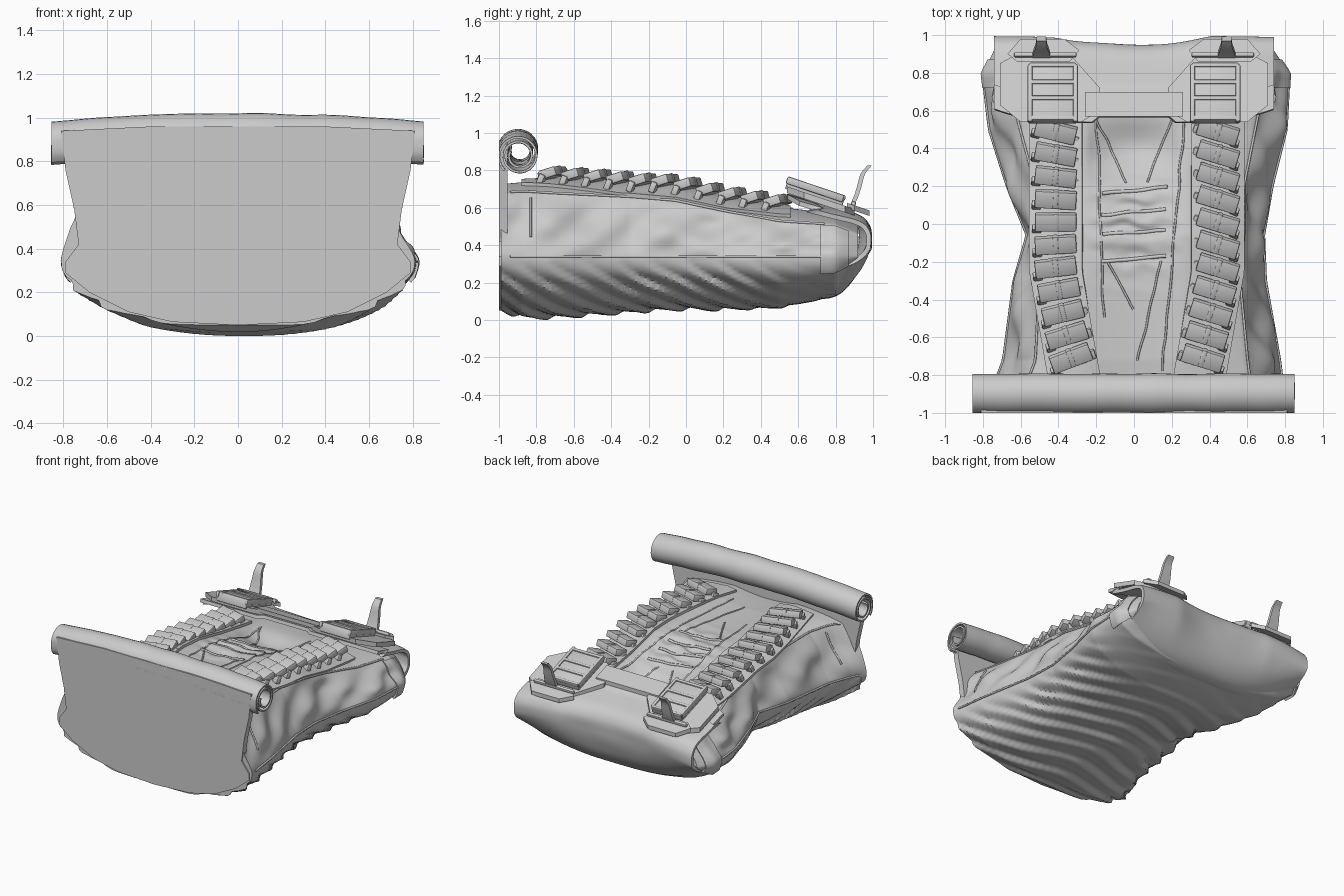
import bpy, bmesh, math
from mathutils import Vector, Matrix, noise

cube = bpy.data.objects.get("Cube")
if cube:
    bpy.data.objects.remove(cube, do_unlink=True)

grey = bpy.data.materials.new("plain grey")
grey.use_nodes = True
grey.diffuse_color = (0.6, 0.6, 0.6, 1)
grey.node_tree.nodes["Principled BSDF"].inputs["Base Color"].default_value = (0.6, 0.6, 0.6, 1)


def finish(name, bm, angle=35):
    for v in bm.verts:
        v.co.y = max(-1, min(1, v.co.y))
    bmesh.ops.recalc_face_normals(bm, faces=bm.faces[:])
    mesh = bpy.data.meshes.new(name)
    bm.to_mesh(mesh)
    bm.free()
    mesh.materials.append(grey)
    mesh.shade_smooth()
    mesh.set_sharp_from_angle(angle=math.radians(angle))
    obj = bpy.data.objects.new(name, mesh)
    bpy.context.collection.objects.link(obj)


def grid(name, rows, closed=False, caps=False, thickness=0, angle=35):
    bm = bmesh.new()
    verts = [[bm.verts.new(p) for p in row] for row in rows]
    count = len(rows[0])
    for a, b in zip(verts, verts[1:]):
        for i in range(count if closed else count - 1):
            j = (i + 1) % count
            bm.faces.new((a[i], a[j], b[j], b[i]))
    if caps:
        bm.faces.new(verts[0])
        bm.faces.new(verts[-1])
    bmesh.ops.recalc_face_normals(bm, faces=bm.faces[:])
    if thickness:
        bmesh.ops.solidify(bm, geom=bm.faces[:], thickness=thickness)
    finish(name, bm, angle)


def box(name, center, size, tilt=0, turn=0, bevel=0.008):
    bm = bmesh.new()
    bmesh.ops.create_cube(bm, size=1)
    bmesh.ops.scale(bm, vec=size, verts=bm.verts[:])
    bmesh.ops.bevel(bm, geom=bm.edges[:], offset=bevel, segments=2, affect='EDGES', profile=0.5)
    place = Matrix.Translation(center) @ Matrix.Rotation(turn, 4, 'Z') @ Matrix.Rotation(tilt, 4, 'X')
    bmesh.ops.transform(bm, matrix=place, verts=bm.verts[:])
    finish(name, bm)


def cord(name, points, radius=0.007):
    curve = bpy.data.curves.new(name, 'CURVE')
    curve.dimensions = '3D'
    curve.bevel_depth = radius
    curve.bevel_resolution = 1
    curve.use_fill_caps = True
    spline = curve.splines.new('POLY')
    spline.points.add(len(points) - 1)
    for p, co in zip(spline.points, points):
        p.co = (*co, 1)
    curve.materials.append(grey)
    obj = bpy.data.objects.new(name, curve)
    bpy.context.collection.objects.link(obj)


def spread(a, b, n):
    return [a + (b - a) * i / n for i in range(n + 1)]


# Body stations: y, seam half width, shoulder half width, bottom, shoulder height, crown, side shift
STATIONS = [
    (-.99, .81, .66, .04, .68, .05, 0),
    (-.88, .77, .6, .0, .69, .05, .02),
    (-.72, .73, .56, .0, .68, .07, .04),
    (-.3, .665, .53, .03, .66, .08, .03),
    (-.06, .625, .52, .045, .64, .09, .06),
    (.2, .7, .55, .045, .585, .08, .03),
    (.5, .785, .62, .06, .53, .08, .02),
    (.8, .81, .69, .125, .51, .06, .01),
    (.92, .74, .67, .29, .46, .06, 0),
]
SEAM = 0.34


def station(y):
    y = max(STATIONS[0][0], min(STATIONS[-1][0], y))
    for a, b in zip(STATIONS, STATIONS[1:]):
        if y <= b[0]:
            f = (y - a[0]) / (b[0] - a[0])
            return [p + (q - p) * f for p, q in zip(a[1:], b[1:])]


def crown_height(x, y):
    w, s, bottom, top, crown, shift = station(y)
    r = min(1, abs(x - shift) / s)
    z = top + crown * (1 - r ** 3)
    middle = max(0, 1 - (abs(x) / 0.26) ** 2)
    dip = 0.03 + 0.07 * math.exp(-((y - 0.4) / 0.13) ** 2)
    pucker = 0.014 * math.sin(y * 48 + 3 * x + 2 * noise.noise(Vector((x * 9, y * 9, 0))))
    return z - middle * (dip - pucker * math.exp(-(y / 0.22) ** 2))


def body_point(y, u, side, grow=0):
    # u runs 0-1 along the underside, 1-2 up the side, 2-3 across the top
    w, s, bottom, top, crown, shift = station(y)
    bump = noise.noise(Vector((side * 3, y * 4, u * 2)))
    if u <= 1:
        a = u * math.pi / 2
        x = w * math.sin(a) ** 0.87
        z = SEAM - (SEAM - bottom) * max(0, math.cos(a)) ** 0.87
        # soft overlapping diagonal folds, only pushing inward
        phase = 2 * math.pi * (y + 0.6 * u ** 1.4 + 0.04 * bump) / 0.18
        fold = 0.5 + 0.5 * math.sin(phase + 0.75 * math.sin(phase))
        fade = min(1, (1 - u) * 4) * max(0.15, min(1, (0.7 - y) * 2)) * (0.75 + 0.5 * bump)
        z += 0.03 * fold * fade * math.cos(a * 0.8)
        x -= 0.035 * fold * fade * math.sin(a)
    elif u <= 2:
        f = u - 1
        x = w + (s - w) * f ** 1.4
        z = SEAM + (top - SEAM) * f
        wave = math.sin(11 * y + 4 * f + side) + 0.7 * math.sin(19 * y - 6 * f) + bump
        x += 0.02 * math.sin(f * math.pi) * wave * min(1, (0.95 - y) * 3)
    else:
        x = s * (3 - u)
        z = crown_height(side * x + shift, y)
    return Vector((side * (x + grow) + shift, y, z - (grow if u < 0.9 else 0)))


def body_ring(y):
    us = spread(0, 3, 72)
    return [body_point(y, u, 1) for u in us] + [body_point(y, u, -1) for u in us[-2:0:-1]]


grid("body", [body_ring(y) for y in spread(-.99, .92, 190)], closed=True, caps=True, angle=55)

# End strips and seams on both sides
for side, label in ((1, "left"), (-1, "right")):
    grid(label + "_end_strip", [[body_point(y, u, side, 0.012) for u in spread(0.8, 1.97, 20)]
                                for y in spread(.72, .87, 6)], thickness=0.02)
    for u, part in ((1, "side_seam"), (2, "shoulder_seam")):
        cord(f"{label}_{part}", [body_point(y, u, side, 0.002) for y in spread(-.94, .74, 40)])
    cord(label + "_front_stitch", [body_point(-.83, u, side, 0.002) for u in spread(1.3, 1.9, 10)])

# Front panel
half = [(.0, .05), (.3, .065), (.5, .11), (.68, .2), (.79, .29), (.79, .34), (.73, .42),
        (.75, .58), (.79, .76), (.81, .94), (.4, .96)]
outline = half + [(-x, z) for x, z in half[:0:-1]]
grid("front_panel", [[(x, y, z) for x, z in outline] for y in (-1, -.955)], closed=True, caps=True)

# Rolled top edge, a spiral sheet
rows = []
for x in spread(-.855, .85, 50):
    row = []
    for t in spread(0, 1, 60):
        a = math.pi * (1.25 - 4.4 * t)
        r = 0.118 - 0.062 * t + 0.006 * noise.noise(Vector((x * 5, t * 3, 0)))
        row.append((x, -.893 + r * math.cos(a), .913 - 0.035 * (x / .85) ** 2 + r * math.sin(a)))
    rows.append(row)
grid("rolled_edge", rows, thickness=0.012)


def smooth_path(points, steps=5):
    pts = [Vector(p) for p in points]
    pts = [2 * pts[0] - pts[1]] + pts + [2 * pts[-1] - pts[-2]]
    out = []
    for a, b, c, d in zip(pts, pts[1:], pts[2:], pts[3:]):
        for i in range(steps):
            t = i / steps
            out.append(0.5 * (2 * b + (c - a) * t + (2 * a - 5 * b + 4 * c - d) * t * t
                              + (3 * b - a - 3 * c + d) * t ** 3))
    return out + [pts[-2]]


# Back flap wrapping over the end and tucking under the body
profile = smooth_path([(.54, .675), (.75, .615), (.92, .57), (.98, .515), (.99, .44),
                       (.965, .33), (.915, .23), (.84, .15), (.76, .115), (.66, .12)])
rows = []
for x in spread(-.74, .74, 40):
    r = abs(x) / .74
    row = []
    for y, z in profile:
        low = max(0, min(1, (0.42 - z) / 0.3))
        back = max(0, min(1, (y - .75) * 5)) * (1 - low)
        y2 = y - 0.045 * max(0, 1 - (x / .4) ** 2) * back
        if y < .7 and z > .5:
            y2 += 0.07 * r ** 4 + (0.03 if abs(x) < .22 else 0)
        ripple = 0.012 * noise.noise(Vector((x * 4, y * 4, z * 4))) * back
        row.append((x, y2 + ripple, z + 0.15 * low * r ** 3 - 0.04 * r ** 4 * (1 - low)))
    rows.append(row)
grid("back_flap", rows, thickness=0.025, angle=50)


# Yoke plates, buckles and prongs
def flap_height(y):
    return 0.875 - 0.335 * y


def plate(name, points, side, lift, thickness):
    grid(name, [[(side * x, y, flap_height(y) + h) for x, y in points]
                for h in (lift, lift + thickness)], closed=True, caps=True)


SLOPE = -0.325
plate("yoke_band", [(-.26, .57), (.26, .57), (.26, .7), (-.26, .7)], 1, 0, .03)
for side, label in ((1, "left"), (-1, "right")):
    def fitting(part, x, y, lift, size):
        box(f"{label}_{part}", (side * x, y, flap_height(y) + lift), size, SLOPE)
    plate(label + "_yoke_plate", [(.18, .6), (.28, .54), (.6, .54), (.71, .63), (.71, .85), (.62, .9),
                                  (.34, .9), (.18, .72)], side, -.015, .035)
    plate(label + "_buckle_plate", [(.29, .92), (.34, .86), (.62, .86), (.67, .9), (.6, .98), (.37, .98)],
          side, .01, .03)
    fitting("strap_pad", .43, .69, .035, (.25, .32, .06))
    for x in (.31, .55):
        fitting("strap_rail", x, .69, .055, (.025, .32, .04))
    for y in (.56, .665, .75, .84):
        fitting("strap_bar", .43, y, .06, (.25, .025, .03))
    fitting("buckle_bar", .47, .895, .045, (.33, .025, .03))
    rows = []
    for y, z in smooth_path([(.87, .58), (.905, .65), (.925, .71), (.945, .78), (.98, .825)]):
        wide = 0.05 - 0.11 * (z - .6)
        rows.append([(side * .49 + dx * wide, y + dy * 0.012, z)
                     for dx, dy in ((-1, -1), (1, -1), (1, 1), (-1, 1))])
    grid(label + "_prong", rows, closed=True, caps=True)

# Backing straps and the overlapping loops on them
for side, label in ((1, "left"), (-1, "right")):
    def loop_x(y):
        return side * (.43 - 0.07 * max(0, -y - .25) / .4) + 0.015
    grid(label + "_backing_strap",
         [[(loop_x(y) + dx, y, crown_height(loop_x(y) + dx, y) + 0.018) for dx in spread(-.14, .14, 8)]
          for y in spread(-.88, .56, 40)], thickness=0.02)
    for i, y in enumerate(spread(-.71, .49, 10)):
        turn = -0.3 if side > 0 else 0.36 - 0.06 * i
        x = loop_x(y)
        z = crown_height(x, y) + 0.05
        spin = Matrix.Rotation(turn, 3, 'Z')

        def part(kind, offset, size, tilt):
            box(f"{label}_{kind}_{i}", Vector((x, y, z)) + spin @ Vector(offset), size, tilt, turn)
        part("loop", (0, 0, 0), (.22, .095, .05), .3)
        part("loop_ridge", (0, 0.002, 0.003), (.03, .097, .052), .3)
        part("loop_tab", (-side * .115, -.02, -.03), (.03, .05, .045), .3)
        part("loop_foot", (side * .1, -.035, -.035), (.05, .035, .06), -.4)


# Centre seams and gathered ridges
def surface_cord(name, start, end, radius=0.006):
    a, b = Vector(start), Vector(end)
    path = [a.lerp(b, t) for t in spread(0, 1, 24)]
    sway = [0.012 * noise.noise(Vector((p.x * 8, p.y * 8, 1))) for p in path]
    cord(name, [(p.x + d, p.y + d, crown_height(p.x + d, p.y + d)) for p, d in zip(path, sway)], radius)


for label, start, end in (
        ("tongue_seam_right", (-.2, .57), (-.16, -.5)), ("tongue_seam_left", (.27, .57), (.15, -.78)),
        ("wedge_seam_right", (-.2, .56), (-.04, .22)), ("wedge_seam_left", (.2, .56), (.07, .22)),
        ("lower_crease_right", (-.14, -.2), (0, -.45)), ("lower_crease_left", (.14, -.2), (.02, -.72))):
    surface_cord(label, start, end)
for i, y in enumerate((.17, .06, -.05, -.19)):
    surface_cord(f"gathered_ridge_{i}", (-.17, y - 0.01), (.17, y + 0.02), 0.01)
